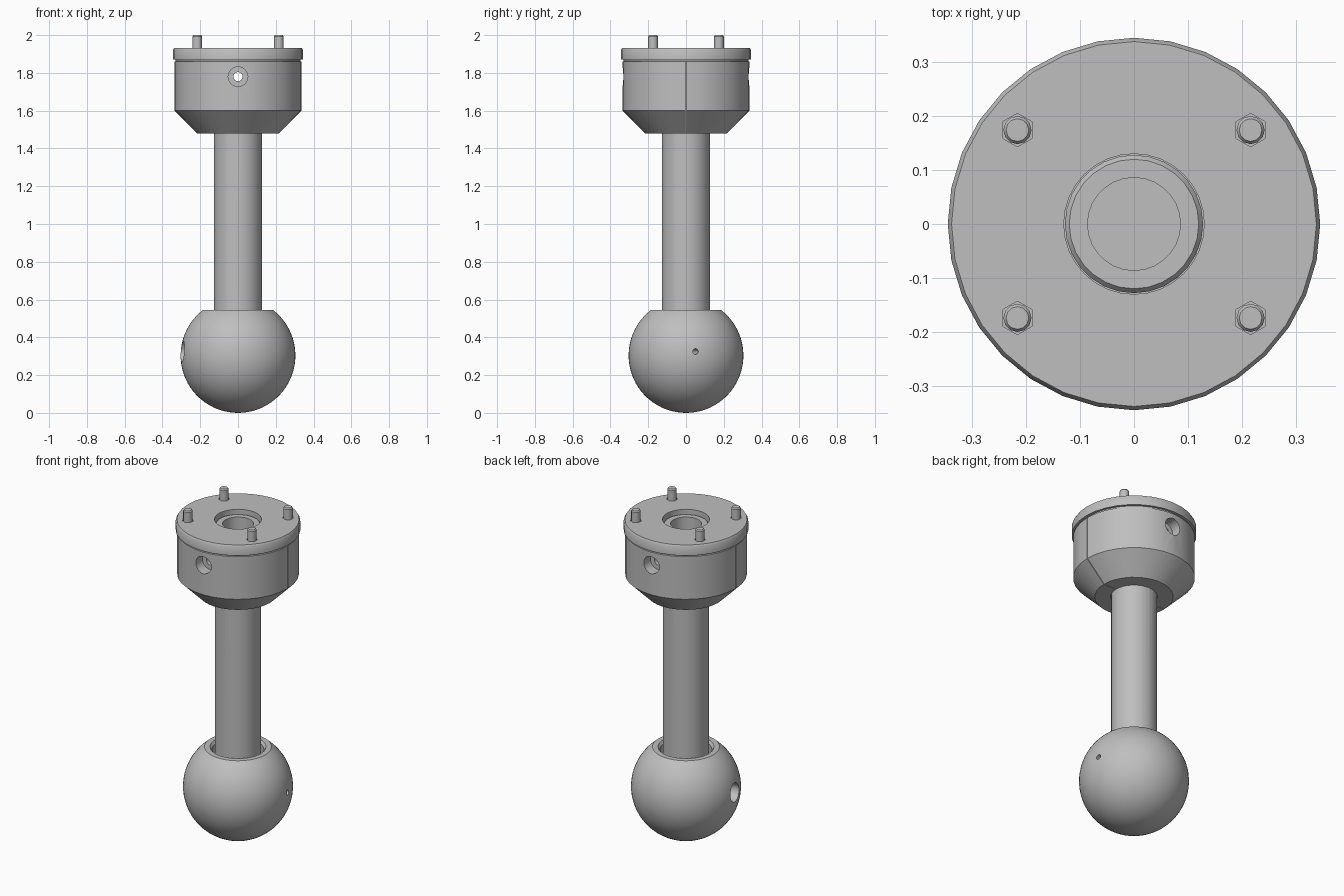
import bpy, bmesh, math
from mathutils import Vector

old = bpy.data.objects.get("Cube")
if old:
    bpy.data.objects.remove(old, do_unlink=True)

GREY = (0.52, 0.52, 0.52, 1)
metal = bpy.data.materials.new("brushed grey metal")
metal.use_nodes = True
metal.diffuse_color = GREY
metal.node_tree.nodes["Principled BSDF"].inputs["Base Color"].default_value = GREY


def add_object(name, bm):
    bmesh.ops.recalc_face_normals(bm, faces=bm.faces)
    mesh = bpy.data.meshes.new(name)
    bm.to_mesh(mesh)
    bm.free()
    mesh.materials.append(metal)
    obj = bpy.data.objects.new(name, mesh)
    bpy.context.collection.objects.link(obj)
    return obj


def lathe(name, profile, steps=32, closed=True):
    """Turn an (r, z) profile around the z axis."""
    bm = bmesh.new()
    verts = [bm.verts.new((r, 0, z)) for r, z in profile]
    edges = [bm.edges.new(pair) for pair in zip(verts, verts[1:])]
    if closed:
        edges.append(bm.edges.new((verts[-1], verts[0])))
    bmesh.ops.spin(bm, geom=verts + edges, axis=(0, 0, 1), cent=(0, 0, 0),
                   steps=steps, angle=math.tau)
    bmesh.ops.remove_doubles(bm, verts=bm.verts, dist=1e-5)
    return add_object(name, bm)


def rod_between(name, start, end, radius, sides=24):
    bm = bmesh.new()
    a, b = Vector(start), Vector(end)
    bmesh.ops.create_cone(bm, cap_ends=True, segments=sides, radius1=radius,
                          radius2=radius, depth=(b - a).length)
    turn = (b - a).to_track_quat('Z', 'Y').to_matrix()
    bmesh.ops.rotate(bm, verts=bm.verts, matrix=turn)
    bmesh.ops.translate(bm, verts=bm.verts, vec=(a + b) / 2)
    return add_object(name, bm)


def box(name, center, size):
    bm = bmesh.new()
    bmesh.ops.create_cube(bm, size=1)
    bmesh.ops.scale(bm, verts=bm.verts, vec=size)
    bmesh.ops.translate(bm, verts=bm.verts, vec=center)
    return add_object(name, bm)


def select(obj):
    bpy.ops.object.select_all(action='DESELECT')
    obj.select_set(True)
    bpy.context.view_layer.objects.active = obj


def carve(obj, cutters):
    """Subtract the cutters, then throw them away."""
    select(obj)
    for cutter in cutters:
        mod = obj.modifiers.new("cut", 'BOOLEAN')
        mod.operation = 'DIFFERENCE'
        mod.solver = 'EXACT'
        mod.object = cutter
        bpy.ops.object.modifier_apply(modifier=mod.name)
        bpy.data.objects.remove(cutter, do_unlink=True)


parts = []

# Ball with a socket for the shaft
R, CZ, TOP = 0.304, 0.304, 0.545
end = math.asin((TOP - CZ) / R)
arc = []
for i in range(29):
    a = -math.pi / 2 + (end + math.pi / 2) * i / 28
    arc.append((max(0, R * math.cos(a)), CZ + R * math.sin(a)))
ball = lathe("ball", arc + [(0.155, TOP), (0.143, 0.53), (0.143, 0.2), (0, 0.2)],
             56, closed=False)
# Set-screw hole on one side, small vent hole opposite
axis = Vector((math.cos(math.radians(9.6)), math.sin(math.radians(9.6)), 0))
mid = Vector((0, 0, 0.325))
carve(ball, [rod_between("screw_cutter", mid - axis * 0.13, mid - axis * 0.4, 0.055),
             rod_between("vent_cutter", mid + axis * 0.13, mid + axis * 0.4, 0.015, 12)])
parts.append(ball)

# Shaft, hollow at its upper end
shaft = lathe("shaft", [(0, 0.2), (0.128, 0.2), (0.128, 1.895), (0.12, 1.905),
                        (0.086, 1.905), (0.086, 1.6), (0, 1.6)], 28, closed=False)
HOLE_Z = 1.78
carve(shaft, [rod_between("cross_cutter", (0, -0.2, HOLE_Z), (0, 0.2, HOLE_Z), 0.024)])
parts.append(shaft)

# Clamp housing with tapered underside and a thin neck under the cap
housing = lathe("clamp_housing", [(0.13, 1.48), (0.217, 1.48), (0.337, 1.6), (0.337, 1.86),
                                  (0.33, 1.862), (0.33, 1.871), (0.13, 1.871)])
cutters = [rod_between("bolt_cutter", (0, -0.5, HOLE_Z), (0, 0.5, HOLE_Z), 0.024)]
for side in (-1, 1):
    # Counterbores front and back, split lines left and right
    cutters.append(rod_between("counterbore_cutter", (0, side * 0.27, HOLE_Z),
                               (0, side * 0.5, HOLE_Z), 0.052))
    cutters.append(box("split_cutter", (side * 0.3, 0, 1.65), (0.32, 0.004, 0.42)))
carve(housing, cutters)
parts.append(housing)

# Cap plate with central bore and clearance holes for the pins
cap = lathe("cap_plate", [(0.13, 1.87), (0.345, 1.87), (0.345, 1.92), (0.338, 1.932),
                          (0.13, 1.932)])
spots = [(x, y) for x in (-0.216, 0.216) for y in (-0.174, 0.174)]
carve(cap, [rod_between("pin_cutter", (x, y, 1.9), (x, y, 2.1), 0.031, 6)
            for x, y in spots])
parts.append(cap)

# Four locating pins
for i, (x, y) in enumerate(spots):
    pin = lathe(f"pin_{i + 1}", [(0, 1.89), (0.026, 1.89), (0.026, 1.993), (0.021, 2.0),
                                 (0, 2.0)], 12, closed=False)
    pin.location = (x, y, 0)
    parts.append(pin)

for part in parts:
    select(part)
    bpy.ops.object.shade_smooth_by_angle(angle=math.radians(32))
